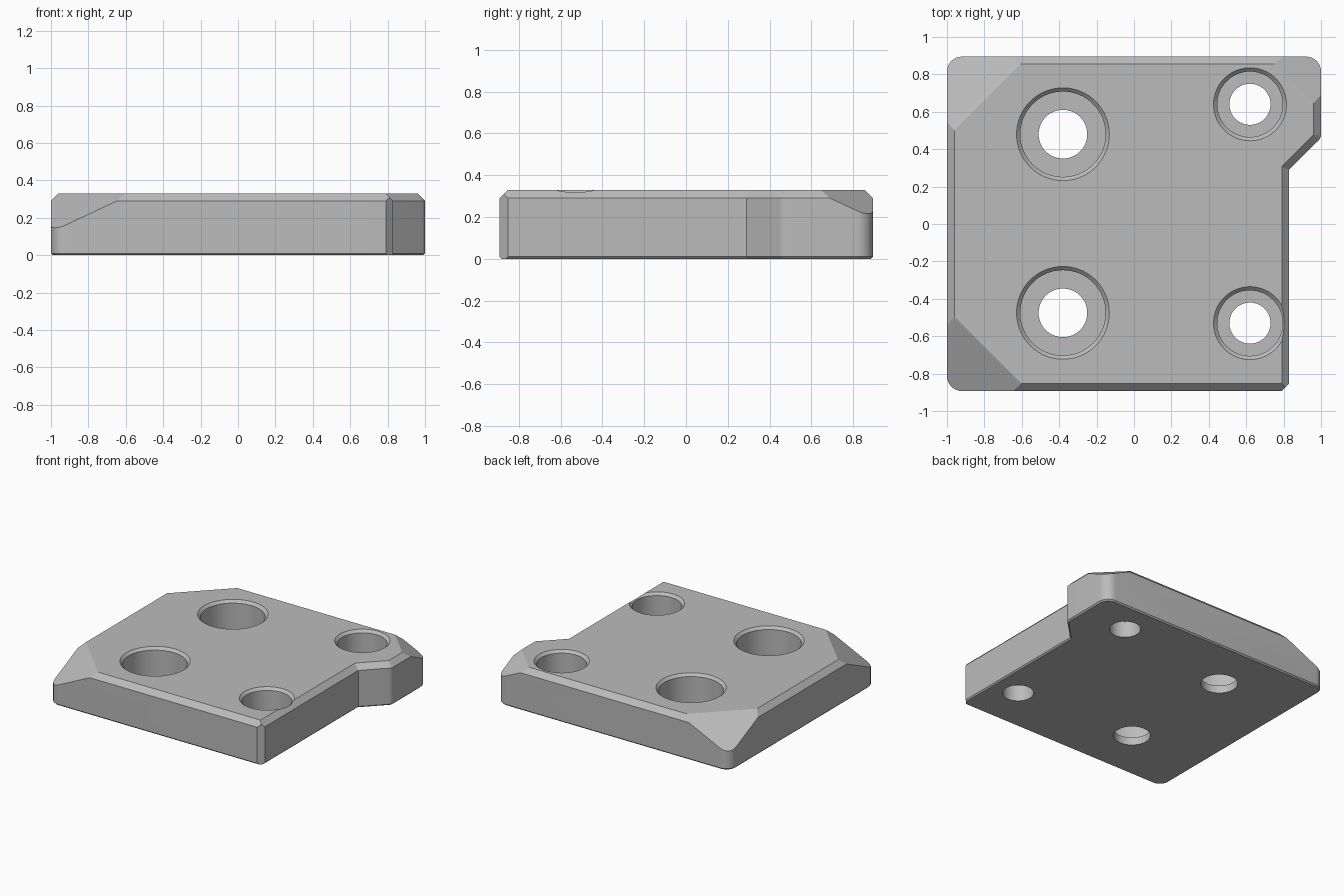
import bpy, bmesh, math
from mathutils import Vector

cube = bpy.data.objects.get("Cube")
if cube:
    bpy.data.objects.remove(cube, do_unlink=True)

HEIGHT = 0.33
CHAMFER = 0.04

grey = bpy.data.materials.new("light_grey")
grey.use_nodes = True
grey.diffuse_color = (0.5, 0.5, 0.5, 1)
grey.node_tree.nodes["Principled BSDF"].inputs["Base Color"].default_value = (0.5, 0.5, 0.5, 1)


def rounded(corners, steps=8):
    """Counter-clockwise outline from (x, y, radius) corners."""
    points = []
    n = len(corners)
    for i, (x, y, r) in enumerate(corners):
        p = Vector((x, y))
        if r == 0:
            points.append(p)
            continue
        a = (Vector(corners[i - 1][:2]) - p).normalized()
        b = (Vector(corners[(i + 1) % n][:2]) - p).normalized()
        half = a.angle(b) / 2
        centre = p + (a + b).normalized() * r / math.sin(half)
        start = p + a * r / math.tan(half) - centre
        sweep = math.pi - 2 * half
        for k in range(steps + 1):
            t = sweep * k / steps
            points.append(centre + Vector((start.x * math.cos(t) - start.y * math.sin(t),
                                           start.x * math.sin(t) + start.y * math.cos(t))))
    return points


def inset(points, d):
    """Mitred inward offset."""
    out = []
    for i, p in enumerate(points):
        e = (p - points[i - 1]).normalized()
        f = (points[(i + 1) % len(points)] - p).normalized()
        n1, n2 = Vector((-e.y, e.x)), Vector((-f.y, f.x))
        out.append(p + (n1 + n2) * d / (1 + n1.dot(n2)))
    return out


def loft(bm, rings):
    """Skin closed rings of equal length and cap both ends."""
    loops = [[bm.verts.new(p) for p in ring] for ring in rings]
    n = len(loops[0])
    for lo, hi in zip(loops, loops[1:]):
        for i in range(n):
            j = (i + 1) % n
            bm.faces.new((lo[i], lo[j], hi[j], hi[i]))
    bm.faces.new(loops[0][::-1])
    bm.faces.new(loops[-1])


def slice_off(bm, point, normal):
    """Remove everything on the normal's side and cap the cut."""
    cut = bmesh.ops.bisect_plane(bm, geom=bm.verts[:] + bm.edges[:] + bm.faces[:], dist=1e-5,
                                 plane_co=point, plane_no=normal, clear_outer=True)
    edges = [g for g in cut["geom_cut"] if isinstance(g, bmesh.types.BMEdge)]
    bmesh.ops.holes_fill(bm, edges=edges, sides=0)


def make_object(name, bm):
    bmesh.ops.recalc_face_normals(bm, faces=bm.faces[:])
    mesh = bpy.data.meshes.new(name)
    bm.to_mesh(mesh)
    bm.free()
    mesh.materials.append(grey)
    obj = bpy.data.objects.new(name, mesh)
    bpy.context.collection.objects.link(obj)
    return obj


# Plate with notched side, chamfered top rim and eased bottom edge
outline = rounded([(-1, -0.893, 0.08), (0.83, -0.893, 0), (0.83, 0.29, 0),
                   (1, 0.46, 0.05), (1, 0.895, 0.08), (-1, 0.895, 0.08)])
layers = [(0, 0.01), (0.01, 0), (HEIGHT - CHAMFER, 0), (HEIGHT, CHAMFER)]
bm = bmesh.new()
loft(bm, [[(p.x, p.y, z) for p in inset(outline, d)] for z, d in layers])

# Sloped corner cuts, then the small upright corner chamfer
SLOPE = 0.47
for point, sx, sy in [((-0.96, -0.495, HEIGHT), -1, -1),
                      ((-0.96, 0.5, HEIGHT), -1, 1),
                      ((0.955, 0.65, HEIGHT), 1, 1)]:
    slice_off(bm, Vector(point), Vector((SLOPE * sx, SLOPE * sy, 1)).normalized())
slice_off(bm, Vector((0.79, -0.893, 0)), Vector((1, -1, 0)).normalized())
plate = make_object("mounting_plate", bm)


# Counterbored screw holes with a countersunk lip
def screw_hole(name, x, y, through, bore, floor):
    profile = [(through, -0.1), (through, floor), (bore, floor),
               (bore, HEIGHT - 0.02), (bore + 0.09, HEIGHT + 0.07)]
    sides = 64
    angles = [2 * math.pi * k / sides for k in range(sides)]
    bm = bmesh.new()
    loft(bm, [[(x + r * math.cos(a), y + r * math.sin(a), z) for a in angles]
              for r, z in profile])
    return make_object(name, bm)


cutters = [screw_hole("large_hole_cutter_back", -0.38, 0.48, 0.13, 0.228, 0.06),
           screw_hole("large_hole_cutter_front", -0.38, -0.475, 0.13, 0.228, 0.06),
           screw_hole("small_hole_cutter_back", 0.62, 0.64, 0.11, 0.175, 0.125),
           screw_hole("small_hole_cutter_front", 0.62, -0.53, 0.11, 0.175, 0.125)]

bpy.ops.object.select_all(action='DESELECT')
bpy.context.view_layer.objects.active = plate
plate.select_set(True)
for cutter in cutters:
    cutter.hide_render = True
    mod = plate.modifiers.new("hole", 'BOOLEAN')
    mod.operation = 'DIFFERENCE'
    mod.solver = 'EXACT'
    mod.object = cutter
    bpy.ops.object.modifier_apply(modifier=mod.name)
for cutter in cutters:
    bpy.data.objects.remove(cutter, do_unlink=True)

bpy.ops.object.shade_smooth_by_angle(angle=math.radians(25))
